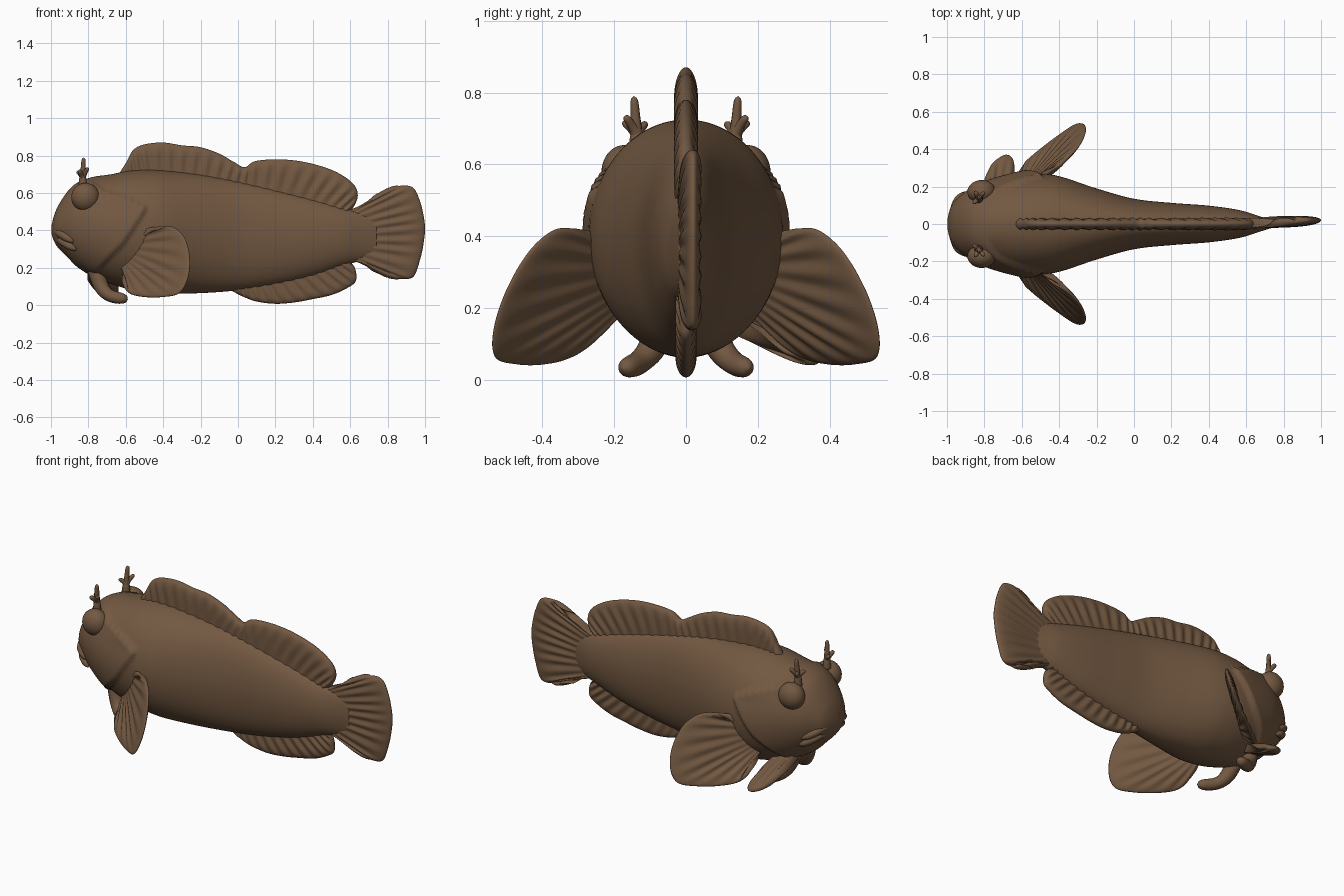
import bpy, bmesh, math
from mathutils import Vector

if "Cube" in bpy.data.objects:
    bpy.data.objects.remove(bpy.data.objects["Cube"])

brown = bpy.data.materials.new("brown skin")
brown.diffuse_color = (0.17, 0.098, 0.053, 1)
brown.use_nodes = True
brown.node_tree.nodes["Principled BSDF"].inputs["Base Color"].default_value = brown.diffuse_color


def spline(pts, n):
    """Catmull-Rom through points of any dimension, n samples."""
    p = [pts[0]] + list(pts) + [pts[-1]]
    out = []
    for i in range(n):
        s = i / (n - 1) * (len(pts) - 1)
        k = min(int(s), len(pts) - 2)
        t = s - k
        out.append([0.5 * (2 * b + (c - a) * t + (2 * a - 5 * b + 4 * c - d) * t * t
                           + (3 * b - a - 3 * c + d) * t ** 3)
                    for a, b, c, d in zip(*p[k:k + 4])])
    return out


def finish(name, bm):
    bmesh.ops.remove_doubles(bm, verts=bm.verts, dist=1e-5)
    bmesh.ops.recalc_face_normals(bm, faces=bm.faces)
    me = bpy.data.meshes.new(name)
    bm.to_mesh(me)
    bm.free()
    me.materials.append(brown)
    me.shade_smooth()
    ob = bpy.data.objects.new(name, me)
    bpy.context.collection.objects.link(ob)
    return ob


def loft(name, rings):
    bm = bmesh.new()
    vs = [[bm.verts.new(p) for p in r] for r in rings]
    n = len(vs[0])
    for a, b in zip(vs, vs[1:]):
        for i in range(n):
            bm.faces.new((a[i], a[(i + 1) % n], b[(i + 1) % n], b[i]))
    bm.faces.new(vs[0])
    bm.faces.new(vs[-1])
    return finish(name, bm)


def tube(name, pts, n=20, sides=14):
    """Rounded finger through (x, y, z, radius) points."""
    path = spline(pts, n)
    rings = []
    for i, p in enumerate(path):
        a, b = path[max(i - 1, 0)], path[min(i + 1, n - 1)]
        d = Vector(b[:3]) - Vector(a[:3])
        e = d.cross(Vector((0.31, 0.2, 0.93))).normalized()
        f = d.cross(e).normalized()
        r = max(p[3], 0.001)
        if i > n - 5:
            r *= math.sqrt(max(1 - ((i - n + 5) / 4) ** 2, 0.002))
        rings.append([Vector(p[:3]) + r * (e * math.cos(q) + f * math.sin(q))
                      for q in (2 * math.pi * k / sides for k in range(sides))])
    return loft(name, rings)


def fin(name, root, tip, thick, rays, ridge, nu=160, nv=18):
    """Rayed plate between a root curve and a tip curve."""
    ro, ti = spline(root, nu), spline(tip, nu)
    vv = [1 - (1 - j / nv) ** 1.8 for j in range(nv + 1)]
    g = [[Vector(a).lerp(Vector(b), v) for v in vv] for a, b in zip(ro, ti)]
    bm = bmesh.new()
    sheets = []
    for side in (1, -1):
        sheet = []
        for i in range(nu):
            row = []
            for j in range(nv + 1):
                du = g[min(i + 1, nu - 1)][j] - g[max(i - 1, 0)][j]
                dv = g[i][min(j + 1, nv)] - g[i][max(j - 1, 0)]
                u = i / (nu - 1)
                edge = math.sqrt(max(0, (1 - vv[j] ** 8) * (1 - abs(2 * u - 1) ** 24)))
                t = thick + ridge * math.cos(2 * math.pi * rays * u) * math.sin(math.pi * vv[j] ** 1.5)
                row.append(bm.verts.new(g[i][j] + du.cross(dv).normalized() * side * t * edge))
            sheet.append(row)
        sheets.append(sheet)
        for i in range(nu - 1):
            for j in range(nv):
                bm.faces.new((sheet[i][j], sheet[i + 1][j], sheet[i + 1][j + 1], sheet[i][j + 1]))
    return finish(name, bm)


def gill_edge(z):
    pts = [(0.05, -0.85), (0.24, -0.69), (0.33, -0.6), (0.42, -0.54), (0.52, -0.475),
           (0.57, -0.57), (0.61, -0.7), (0.8, -0.95)]
    for (z0, x0), (z1, x1) in zip(pts, pts[1:]):
        if z0 <= z <= z1:
            return x0 + (x1 - x0) * (z - z0) / (z1 - z0)
    return -1.0


# Body: rows of x, bottom z, top z, half width
rows = [(-0.998, 0.385, 0.42, 0.02), (-0.985, 0.345, 0.475, 0.075), (-0.96, 0.305, 0.535, 0.12),
        (-0.91, 0.255, 0.61, 0.165), (-0.86, 0.205, 0.655, 0.195), (-0.78, 0.155, 0.685, 0.23),
        (-0.68, 0.115, 0.70, 0.255), (-0.58, 0.085, 0.72, 0.268), (-0.48, 0.07, 0.725, 0.268),
        (-0.38, 0.063, 0.72, 0.25), (-0.2, 0.065, 0.70, 0.19), (0, 0.08, 0.665, 0.135),
        (0.2, 0.11, 0.62, 0.113), (0.4, 0.155, 0.57, 0.098), (0.56, 0.21, 0.525, 0.075),
        (0.66, 0.24, 0.50, 0.045), (0.74, 0.27, 0.47, 0.02)]
rings = []
for x, zb, zt, w in spline(rows, 210):
    ring = []
    for k in range(96):
        a = 2 * math.pi * k / 96
        c, s = math.cos(a), math.sin(a)
        y, z = w * c, (zb + zt) / 2 + (zt - zb) / 2 * s
        d = gill_edge(z) - x
        if d > 0:  # raised gill cover
            y += math.copysign(0.024, c) * min(d / 0.025, 1) * math.exp(-d / 0.16) * min(abs(c) * 2, 1)
        ring.append((x, y, z))
    rings.append(ring)
loft("body", rings)

# Fins along the midline
fin("dorsal_fin", [(-0.63, 0, 0.64), (-0.03, 0, 0.6), (0.56, 0, 0.46)],
    [(x, 0, z) for x, z in [(-0.645, 0.69), (-0.6, 0.76), (-0.56, 0.83), (-0.5, 0.86), (-0.4, 0.87),
     (-0.3, 0.855), (-0.2, 0.845), (-0.1, 0.81), (-0.02, 0.765), (0.035, 0.738), (0.09, 0.77),
     (0.2, 0.78), (0.32, 0.772), (0.44, 0.745), (0.54, 0.705), (0.62, 0.645), (0.64, 0.58),
     (0.61, 0.51)]], 0.029, 24, 0.005, 260)
fin("anal_fin", [(-0.03, 0, 0.13), (0.56, 0, 0.28)],
    [(x, 0, z) for x, z in [(-0.03, 0.075), (0.03, 0.045), (0.1, 0.02), (0.2, 0.008), (0.3, 0.015),
     (0.4, 0.033), (0.5, 0.055), (0.58, 0.09), (0.63, 0.13), (0.625, 0.2), (0.59, 0.24)]],
    0.025, 14, 0.005)
fin("tail_fin", [(0.58, 0, 0.25), (0.58, 0, 0.50)],
    [(x, 0.02, z) for x, z in [(0.83, 0.165), (0.88, 0.142), (0.94, 0.155), (0.975, 0.25), (0.992, 0.33),
     (1.0, 0.41), (0.992, 0.48), (0.975, 0.55), (0.94, 0.625), (0.88, 0.64), (0.83, 0.615)]],
    0.026, 12, 0.004)

# Paired parts
pec = [(-0.61, 0.12), (-0.58, 0.065), (-0.5, 0.045), (-0.4, 0.045), (-0.315, 0.065), (-0.27, 0.14),
       (-0.258, 0.25), (-0.285, 0.36), (-0.35, 0.42), (-0.43, 0.41), (-0.5, 0.37)]
for s, side in ((-1, "near"), (1, "far")):
    fin("pectoral_fin_" + side, [(-0.62, s * 0.17, 0.2), (-0.56, s * 0.19, 0.37)],
        [(x, s * (0.795 + 0.755 * x - 0.406 * z), z) for x, z in pec], 0.017, 11, 0.004)
    tube("pelvic_finger_" + side, [(-0.76, s * 0.06, 0.2, 0.05), (-0.73, s * 0.09, 0.1, 0.04),
         (-0.68, s * 0.13, 0.05, 0.033), (-0.59, s * 0.175, 0.032, 0.03)])

    bpy.ops.mesh.primitive_uv_sphere_add(segments=32, ring_count=20, radius=0.076,
                                         location=(-0.815, s * 0.172, 0.578))
    eye = bpy.context.object
    eye.name = "eye_" + side
    eye.scale = (1, 0.83, 1)
    eye.data.materials.append(brown)
    eye.data.shade_smooth()

    # Branched tentacles above the eyes
    for i, (x, y, z, r) in enumerate([(-0.825, 0.145, 0.79, 0.013), (-0.86, 0.11, 0.715, 0.012),
                                      (-0.8, 0.17, 0.735, 0.012), (-0.85, 0.175, 0.72, 0.013)]):
        tube(f"eye_tentacle_{side}_{i}", [(-0.83, s * 0.135, 0.63, 0.024), (-0.83, s * 0.137, 0.68, 0.018),
             ((x - 0.83) / 2, s * (y + 0.137) / 2, (z + 0.69) / 2, r), (x, s * y, z, r)], 16, 10)
    # Small nostril flap
    tube("nostril_flap_" + side, [(-0.89, s * 0.09, 0.52, 0.016), (-0.9, s * 0.125, 0.525, 0.012),
         (-0.91, s * 0.145, 0.52, 0.01)], 10, 8)

# Lips
for name, dz, dx in (("upper_lip", 0.0, 0.0), ("lower_lip", -0.042, 0.012)):
    half = [(-0.875, 0.165, 0.338, 0.008), (-0.91, 0.152, 0.357, 0.02), (-0.95, 0.112, 0.383, 0.022)]
    mid = [(-0.972, 0, 0.402, 0.024)]
    pts = half + mid + [(x, -y, z, r) for x, y, z, r in reversed(half)]
    tube(name, [(x + dx, y, z + dz, r) for x, y, z, r in pts], 48, 12)

# Broad pelvic paddle on the far side
fin("pelvic_paddle", [(-0.8, 0.08, 0.2), (-0.68, 0.1, 0.17)],
    [(-0.79, 0.25, 0.14), (-0.76, 0.32, 0.09), (-0.72, 0.355, 0.06), (-0.68, 0.37, 0.05),
     (-0.65, 0.345, 0.05), (-0.655, 0.28, 0.07)], 0.024, 4, 0.003, 48)
